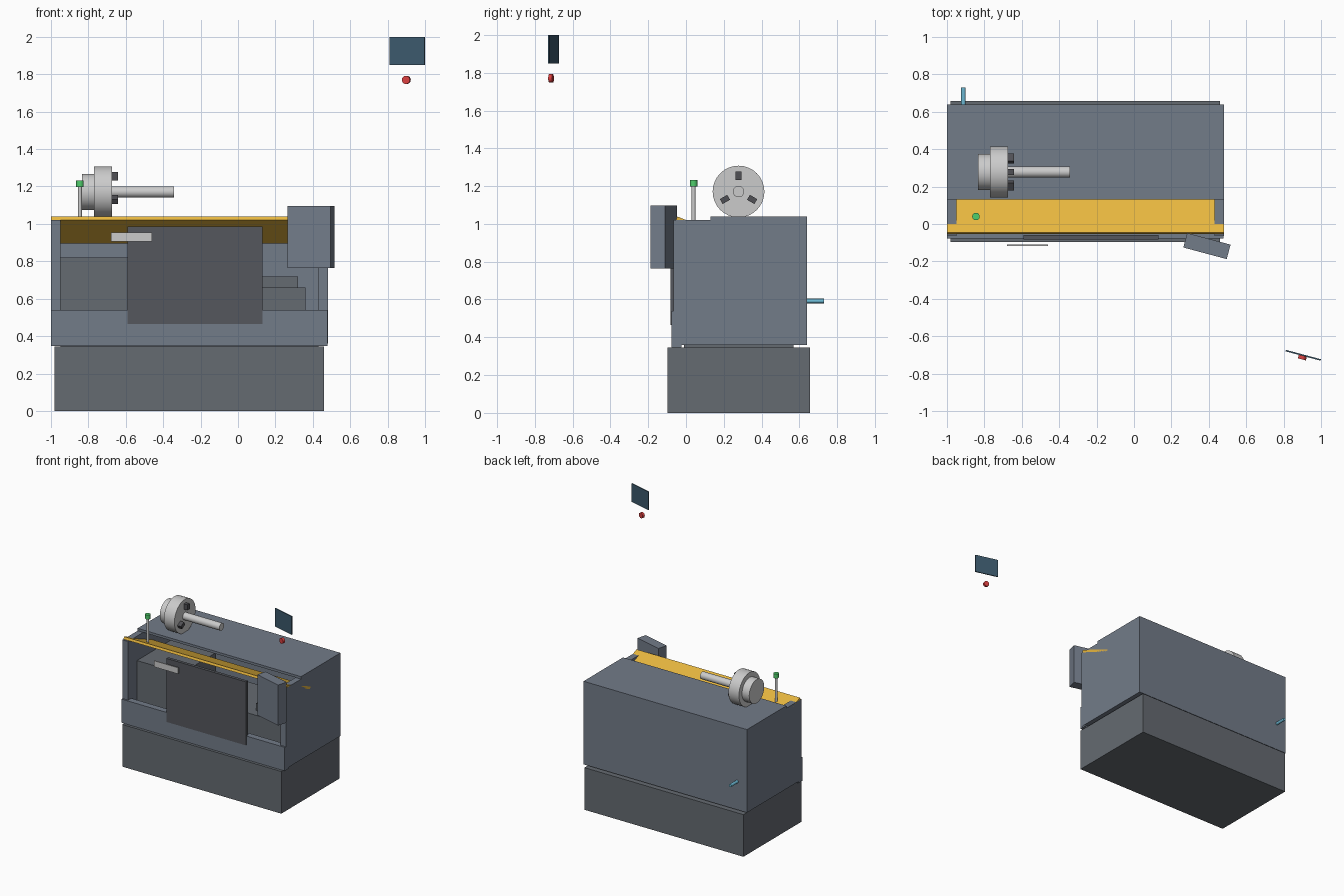
import bpy
from math import radians, cos, sin, pi

if "Cube" in bpy.data.objects:
    bpy.data.objects.remove(bpy.data.objects["Cube"])


def mat(name, r, g, b):
    m = bpy.data.materials.new(name)
    m.diffuse_color = (r, g, b, 1)
    m.use_nodes = True
    m.node_tree.nodes["Principled BSDF"].inputs["Base Color"].default_value = m.diffuse_color
    return m


BODY = mat("body_grey", 0.17, 0.20, 0.25)
DARK = mat("dark_grey", 0.13, 0.145, 0.165)
DOOR = mat("door_grey", 0.09, 0.095, 0.11)
YELLOW = mat("yellow", 0.80, 0.47, 0.05)
STEEL = mat("steel", 0.68, 0.68, 0.68)
JAW = mat("jaw_dark", 0.08, 0.08, 0.09)
SCREEN = mat("screen_blue", 0.045, 0.10, 0.15)
RED = mat("red", 0.70, 0.05, 0.05)
GREEN = mat("green", 0.08, 0.62, 0.15)
BLUE = mat("pipe_blue", 0.15, 0.48, 0.65)


def box(name, x, y, z, m, rot=(0, 0, 0)):
    """Box from its (min, max) ranges, then turned about its centre."""
    c = [(r[0] + r[1]) / 2 for r in (x, y, z)]
    bpy.ops.mesh.primitive_cube_add(size=1, location=c)
    o = bpy.context.object
    o.name = name
    for v in o.data.vertices:
        for i, r in enumerate((x, y, z)):
            v.co[i] *= r[1] - r[0]
    o.rotation_euler = [radians(a) for a in rot]
    o.data.materials.append(m)
    return o


def rod(name, axis, a, b, p, r, m, sides=32, turn=0):
    """Cylinder from a to b along an axis; p holds the other two coordinates."""
    mid = (a + b) / 2
    loc = {"x": (mid, *p), "y": (p[0], mid, p[1]), "z": (*p, mid)}[axis]
    rot = {"x": (0, pi / 2, 0), "y": (pi / 2, 0, radians(turn)), "z": (0, 0, 0)}[axis]
    bpy.ops.mesh.primitive_cylinder_add(vertices=sides, radius=r, depth=b - a,
                                        location=loc, rotation=rot)
    o = bpy.context.object
    o.name = name
    o.data.materials.append(m)
    bpy.ops.object.shade_smooth_by_angle()
    return o


# Base and recessed joint
box("base", (-0.98, 0.46), (-0.097, 0.657), (0, 0.345), DARK)
box("recessed_joint", (-0.95, 0.43), (-0.01, 0.57), (0.345, 0.36), DARK)

# Hollow enclosure with an open front
box("left_wall", (-1, -0.95), (-0.065, 0.64), (0.36, 1.02), BODY)
box("right_wall", (0.43, 0.48), (-0.065, 0.64), (0.36, 1.02), BODY)
box("back_wall", (-0.95, 0.43), (0.59, 0.64), (0.36, 1.02), BODY)
box("floor", (-0.95, 0.43), (-0.03, 0.59), (0.36, 0.40), BODY)
box("roof", (-1, 0.48), (0.13, 0.64), (1.02, 1.04), BODY)
box("front_skirt", (-1, 0.478), (-0.078, -0.025), (0.347, 0.54), BODY)

# Yellow panel, tilted down towards the rear
box("sloped_panel", (-1, 0.48), (-0.062, 0.262), (0.957, 0.977), YELLOW, (-23, 0, 0))

# Machine parts inside
box("headstock", (-0.95, -0.55), (0.05, 0.50), (0.40, 0.82), DARK)
box("bed", (-0.55, 0.36), (0.05, 0.50), (0.40, 0.66), DARK)
box("tailstock", (0.08, 0.32), (0.12, 0.40), (0.66, 0.72), DARK)

# Sliding door and its handle
box("sliding_door", (-0.59, 0.13), (-0.083, -0.058), (0.465, 0.985), DOOR)
box("door_handle", (-0.68, -0.46), (-0.117, -0.109), (0.905, 0.955), STEEL)

# Control cabinet, screen and stop button, all turned the same way
box("control_cabinet", (0.27, 0.51), (-0.158, -0.078), (0.765, 1.097), BODY, (0, 0, -15))
box("screen", (0.808, 1.002), (-0.706, -0.698), (1.85, 2.0), SCREEN, (0, 0, -15))
rod("stop_button", "y", -0.724, -0.704, (0.90, 1.77), 0.022, RED, 24, -15)

# Chuck with three jaws and a work bar
AX = (0.278, 1.171)
rod("chuck_flange", "x", -0.835, -0.77, AX, 0.097, STEEL)
rod("chuck", "x", -0.77, -0.675, AX, 0.137, STEEL)
rod("work_bar", "x", -0.675, -0.342, AX, 0.03, STEEL)
for i in range(3):
    a = radians(90 + 120 * i)
    y, z = AX[0] + 0.083 * cos(a), AX[1] + 0.083 * sin(a)
    box("jaw_%d" % (i + 1), (-0.68, -0.642), (y - 0.0225, y + 0.0225),
        (z - 0.015, z + 0.015), JAW, (90 + 120 * i, 0, 0))

# Signal lamp and rear pipe
rod("lamp_post", "z", 1.0, 1.2, (-0.845, 0.04), 0.01, STEEL, 16)
rod("lamp", "z", 1.197, 1.232, (-0.845, 0.04), 0.02, GREEN, 24)
rod("rear_pipe", "y", 0.63, 0.73, (-0.912, 0.592), 0.012, BLUE, 16)
